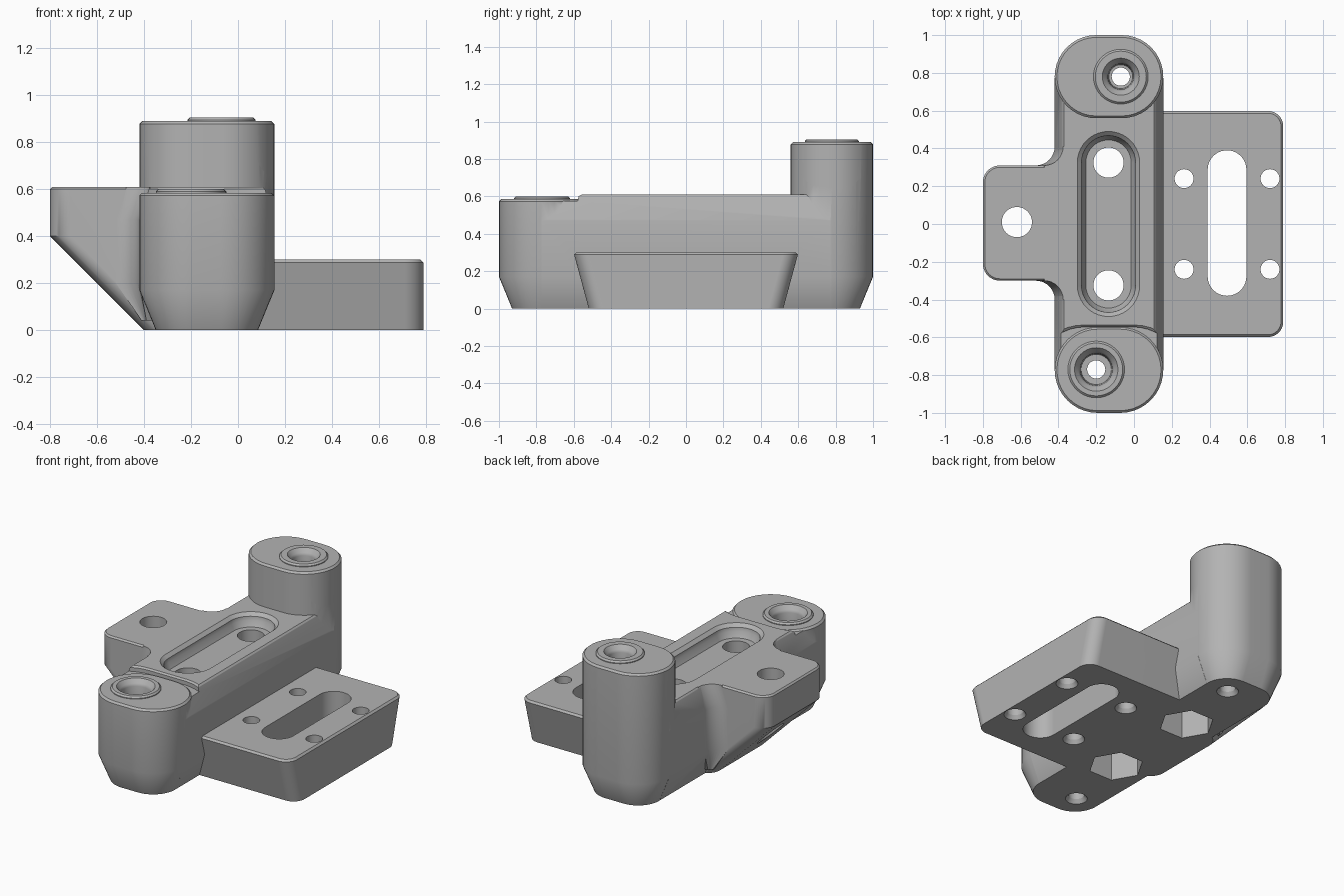
import bpy, bmesh, math

if "Cube" in bpy.data.objects:
    bpy.data.objects.remove(bpy.data.objects["Cube"], do_unlink=True)

grey = bpy.data.materials.new("plain grey")
grey.use_nodes = True
GREY = (0.45, 0.45, 0.45, 1)
grey.diffuse_color = GREY
grey.node_tree.nodes["Principled BSDF"].inputs["Base Color"].default_value = GREY

L, R = -0.42, 0.155          # side faces of the main body
TOP = 0.61


def outline(x0, x1, y0, y1, r, seg=10):
    """Rounded rectangle, counter-clockwise."""
    pts = []
    corners = ((x1 - r, y1 - r), (x0 + r, y1 - r), (x0 + r, y0 + r), (x1 - r, y0 + r))
    for q, (cx, cy) in enumerate(corners):
        for i in range(seg + 1):
            a = math.pi / 2 * (q + i / seg)
            pts.append((cx + r * math.cos(a), cy + r * math.sin(a)))
    return pts


def circle(x, y, r, n=40, turn=0):
    return [(x + r * math.cos(turn + math.tau * i / n),
             y + r * math.sin(turn + math.tau * i / n)) for i in range(n)]


def loft(name, rings):
    """Closed solid through (z, outline) rings, bottom to top."""
    bm = bmesh.new()
    loops = [[bm.verts.new((x, y, z)) for x, y in pts] for z, pts in rings]
    n = len(loops[0])
    bm.faces.new(loops[0][::-1])
    bm.faces.new(loops[-1])
    for a, b in zip(loops, loops[1:]):
        for i in range(n):
            j = (i + 1) % n
            bm.faces.new((a[i], a[j], b[j], b[i]))
    bmesh.ops.remove_doubles(bm, verts=bm.verts, dist=1e-5)
    bmesh.ops.recalc_face_normals(bm, faces=bm.faces)
    me = bpy.data.meshes.new(name)
    bm.to_mesh(me)
    bm.free()
    me.materials.append(grey)
    ob = bpy.data.objects.new(name, me)
    bpy.context.scene.collection.objects.link(ob)
    return ob


def combine(base, other, op):
    other.hide_render = True
    mod = base.modifiers.new(op, 'BOOLEAN')
    mod.operation, mod.object, mod.solver = op, other, 'EXACT'
    with bpy.context.temp_override(object=base, active_object=base):
        bpy.ops.object.modifier_apply(modifier=mod.name)
    bpy.data.objects.remove(other, do_unlink=True)


def post(name, y0, y1, top):
    """Rounded end post with tapered foot and chamfered rim."""
    def ring(d):
        return outline(L + d, R - d, y0 + d, y1 - d, (y1 - y0) / 2 - d)
    return loft(name, [(0, ring(0.07)), (0.17, ring(0)), (top - 0.012, ring(0)), (top, ring(0.012))])


def bar(d, e=0.0):
    return outline(L + d + e, R - d - e, -0.775, 0.775, 0.002, 1)


# Main bar with sloping shoulders
body = loft("bracket_body", [(0, bar(0.07)), (0.17, bar(0)), (0.47, bar(0)),
                             (TOP - 0.01, bar(0.04)), (TOP, bar(0.05))])

# Clear the bar end above the front post
def clear(d):
    return outline(L - 0.1 - d, R + 0.1 + d, -1.1, -0.545 + d, 0.26)
combine(body, loft("post_clearance", [(0.575, clear(0)), (0.6, clear(0)), (0.64, clear(0.04))]), 'DIFFERENCE')

# End posts and their raised bosses
combine(body, post("front_post", -1, -0.545, 0.585), 'UNION')
combine(body, post("rear_post", 0.56, 1, 0.89), 'UNION')
for x, y, z, r in ((-0.2, -0.77, 0.6, 0.15), (-0.07, 0.78, 0.905, 0.145)):
    combine(body, loft("boss", [(z - 0.1, circle(x, y, r)), (z - 0.01, circle(x, y, r)),
                                (z, circle(x, y, r - 0.01))]), 'UNION')

# Side tab with sloping underside
def tab(left, d=0.0):
    return outline(left + d, -0.1, -0.3 + d, 0.31 - d, 0.09 - d)
combine(body, loft("side_tab", [(0, tab(-0.4)), (0.4, tab(-0.8)), (TOP - 0.01, tab(-0.8)),
                                (TOP, tab(-0.8, 0.01))]), 'UNION')

# Concave fillets between tab and bar
def fillet(s, wall, r):
    edge = 0.31 if s > 0 else 0.3
    arc = [(wall - r + r * math.sin(a), s * (edge + r - r * math.cos(a)))
           for a in (math.pi / 2 * i / 8 for i in range(9))]
    pts = arc + [(-0.3, s * (edge + r)), (-0.3, s * 0.2), (wall - r, s * 0.2)]
    return pts if s > 0 else pts[::-1]
for s in (1, -1):
    combine(body, loft("tab_fillet", [(0.04, fillet(s, -0.39, 0.02)), (0.2, fillet(s, L, 0.1)),
                                      (0.47, fillet(s, L, 0.1)), (TOP, fillet(s, -0.375, 0.1))]), 'UNION')

# Low slotted plate with undercut ends
def plate(y, d=0.0):
    return outline(-0.05, 0.79 - d, -y + d, y - d, 0.08 - d)
combine(body, loft("slotted_plate", [(0, plate(0.52)), (0.288, plate(0.598)),
                                     (0.3, plate(0.598, 0.012))]), 'UNION')

# Scoop on the side of the rear post
scoop = [(0.08 + 0.105 * (1 - math.cos(a)), 0.75 - 0.105 * math.sin(a))
         for a in (math.pi / 2 * i / 10 for i in range(11))]
profile = [(0.08, 1.0)] + scoop + [(0.4, 0.645), (0.4, 1.0)]
cut = loft("scoop_cutter", [(-1.2, profile), (-0.4, profile)])
for v in cut.data.vertices:
    x, z, y = v.co
    v.co = (x, -y, z)
cut.data.flip_normals()
combine(body, cut, 'DIFFERENCE')

# Long stepped pocket in the bar
def pocket(d):
    return outline(-0.3 + d, 0.03 - d, -0.49 + d, 0.49 - d, 0.165 - d)
combine(body, loft("pocket_cutter", [(0.53, pocket(0.045)), (0.565, pocket(0.025)),
                                     (0.59, pocket(0.022)), (TOP, pocket(0)), (0.65, pocket(0))]), 'DIFFERENCE')

# Plate slot
slot = outline(0.39, 0.595, -0.38, 0.39, 0.1025)
combine(body, loft("slot_cutter", [(-0.1, slot), (0.5, slot)]), 'DIFFERENCE')


def drill(x, y, steps, n=40):
    combine(body, loft("drill", [(z, circle(x, y, r, n)) for z, r in steps]), 'DIFFERENCE')


# Tab hole, bar bolt holes with hexagonal nut recesses
drill(-0.62, 0.01, ((-0.1, 0.08), (0.8, 0.08)))
for s in (1, -1):
    drill(-0.135, s * 0.325, ((-0.1, 0.08), (0.8, 0.08)))
    drill(-0.135, s * 0.325, ((-0.1, 0.165), (0.22, 0.165)), 6)
    # Plate screw holes, widened underneath
    for x in (0.265, 0.72):
        drill(x, s * 0.24, ((-0.05, 0.065), (0, 0.065), (0.025, 0.05), (0.5, 0.05)))

# Counterbored post holes
for x, y, z, r in ((-0.2, -0.77, 0.6, 0.115), (-0.07, 0.78, 0.905, 0.098)):
    drill(x, y, ((-0.05, 0.065), (0, 0.065), (0.025, 0.048), (z - 0.12, 0.048), (z - 0.119, r - 0.035),
                 (z - 0.04, r - 0.03), (z - 0.025, r - 0.02), (z, r), (z + 0.05, r)))

# Smooth curved faces, keep edges sharp
bpy.context.view_layer.objects.active = body
body.select_set(True)
bpy.ops.object.shade_smooth_by_angle(angle=math.radians(30))
weighted = body.modifiers.new("weighted_normals", 'WEIGHTED_NORMAL')
weighted.keep_sharp = True
